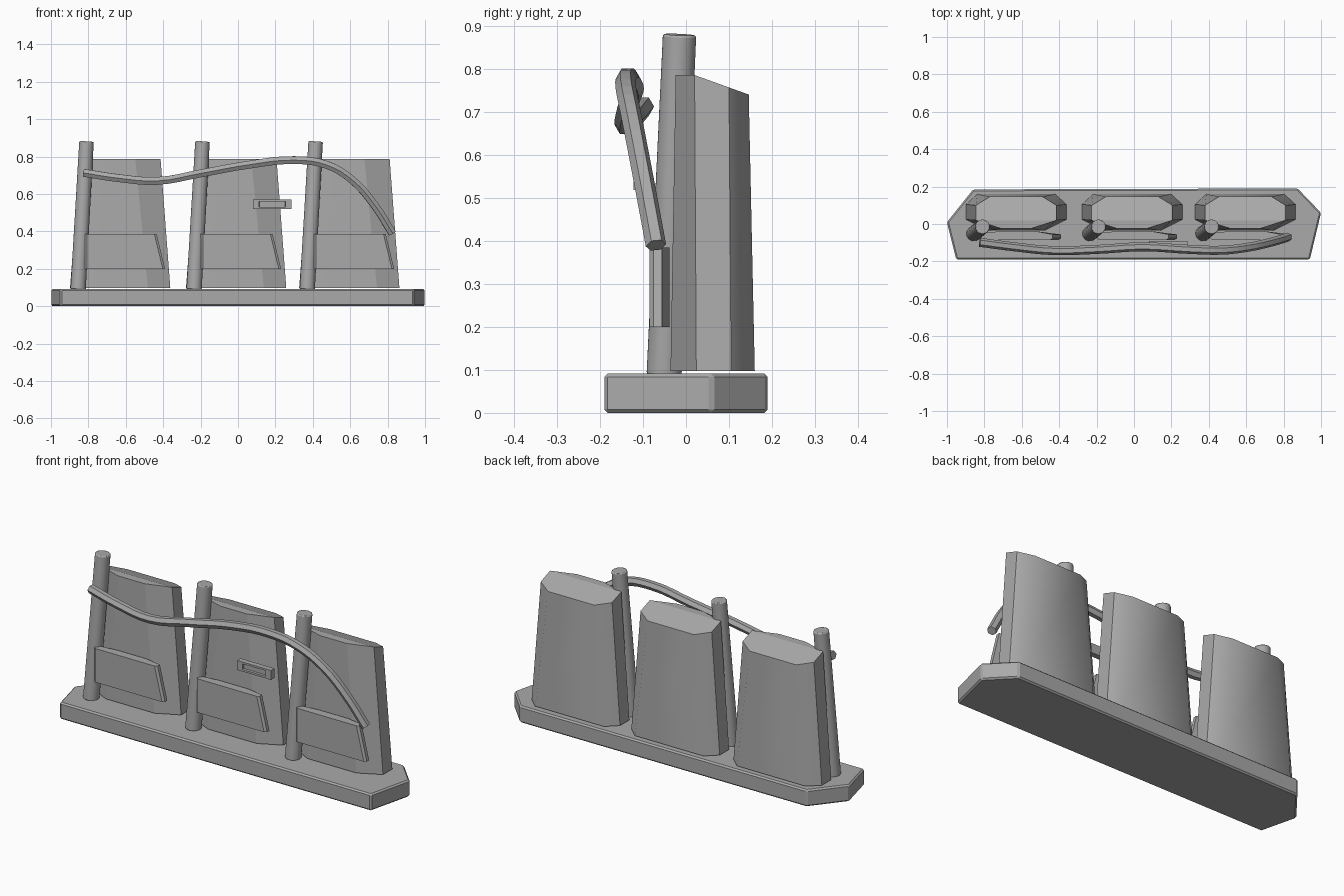
import bpy, bmesh, math
from mathutils import Vector

if "Cube" in bpy.data.objects:
    bpy.data.objects.remove(bpy.data.objects["Cube"])

grey = bpy.data.materials.new("plain grey")
grey.diffuse_color = (0.4, 0.4, 0.4, 1)
grey.use_nodes = True
grey.node_tree.nodes["Principled BSDF"].inputs["Base Color"].default_value = grey.diffuse_color


def add_object(name, bm):
    bmesh.ops.recalc_face_normals(bm, faces=bm.faces)
    me = bpy.data.meshes.new(name)
    bm.to_mesh(me)
    bm.free()
    me.materials.append(grey)
    ob = bpy.data.objects.new(name, me)
    bpy.context.collection.objects.link(ob)
    return ob


def loft(lower, upper, top_split=None):
    """Solid between two matching rings; the top may be split in two."""
    bm = bmesh.new()
    lo = [bm.verts.new(p) for p in lower]
    hi = [bm.verts.new(p) for p in upper]
    n = len(lo)
    for i in range(n):
        j = (i + 1) % n
        bm.faces.new((lo[i], lo[j], hi[j], hi[i]))
    bm.faces.new(lo[::-1])
    top = bm.faces.new(hi)
    if top_split:
        bmesh.utils.face_split(top, hi[top_split[0]], hi[top_split[1]])
    return bm


def bevel(ob, width, segments=1):
    m = ob.modifiers.new("edge bevel", 'BEVEL')
    m.width, m.segments = width, segments
    m.limit_method, m.angle_limit = 'ANGLE', math.radians(30)


# Base slab with angled ends
outline = [(-0.95, -0.19), (0.94, -0.19), (1.0, 0.06),
           (0.875, 0.19), (-0.86, 0.185), (-1.0, 0.01)]
base = add_object("base", loft([(x, y, 0) for x, y in outline],
                               [(x, y, 0.092) for x, y in outline]))
bevel(base, 0.008)


def panel_ring(c, half, front, side_f, side_b, back, cut_f, cut_b):
    right = [(half - cut_f, front), (half, side_f), (half, side_b), (half - cut_b, back)]
    return [(c + x, y) for x, y in right] + [(c - x, y) for x, y in reversed(right)]


for i, c in enumerate((-0.63, -0.01, 0.595)):
    n = i + 1
    # Tapered panel with a top sloping to the back
    lo = panel_ring(c, 0.268, -0.036, 0.024, 0.105, 0.16, 0.12, 0.06)
    hi = panel_ring(c, 0.216, -0.024, 0.02, 0.1, 0.146, 0.135, 0.075)
    bm = loft([(x, y, 0.098) for x, y in lo],
              [(x, y, 0.786 - max(0, y - 0.02) * 0.36) for x, y in hi], (1, 6))
    panel = add_object(f"panel_{n}", bm)
    for f in panel.data.polygons:
        f.use_smooth = f.normal.y > 0.4 and f.normal.z < 0.3

    # Leaning round post
    foot = Vector((c - 0.225, -0.051, 0.088))
    head = Vector((c - 0.18, -0.015, 0.88))
    bm = bmesh.new()
    bmesh.ops.create_cone(bm, cap_ends=True, segments=24, radius1=0.041,
                          radius2=0.039, depth=(head - foot).length)
    post = add_object(f"post_{n}", bm)
    post.location = (foot + head) / 2
    post.rotation_mode = 'QUATERNION'
    post.rotation_quaternion = (head - foot).to_track_quat('Z', 'Y')
    bevel(post, 0.005, 2)
    bpy.context.view_layer.objects.active = post
    post.select_set(True)
    bpy.ops.object.shade_smooth_by_angle(angle=math.radians(35))
    post.select_set(False)

    # Low front plate with a slanted right end
    def plate_ring(r, z):
        l = -0.19
        pts = [(l, -0.072), (l + 0.012, -0.085), (r - 0.012, -0.085), (r, -0.076),
               (r, -0.056), (0.1, -0.038), (-0.08, -0.038), (l, -0.05)]
        return [(c + x, y, z) for x, y in pts]
    add_object(f"front_plate_{n}", loft(plate_ring(0.24, 0.2), plate_ring(0.195, 0.385)))

# Wavy rail swept along a smooth path
path = [(-0.825, -0.098, 0.713), (-0.64, -0.122, 0.685), (-0.43, -0.142, 0.67),
        (-0.2, -0.136, 0.71), (0.05, -0.122, 0.755), (0.3, -0.136, 0.781),
        (0.47, -0.14, 0.757), (0.61, -0.124, 0.675), (0.73, -0.098, 0.54),
        (0.825, -0.07, 0.39)]
cu = bpy.data.curves.new("rail", 'CURVE')
cu.dimensions = '3D'
cu.bevel_depth, cu.bevel_resolution = 0.024, 1
cu.use_fill_caps = True
cu.resolution_u = 4
sp = cu.splines.new('BEZIER')
sp.bezier_points.add(len(path) - 1)
for bp, p in zip(sp.bezier_points, path):
    bp.co = p
    bp.handle_left_type = bp.handle_right_type = 'AUTO'
sp.use_smooth = False
cu.materials.append(grey)
rail = bpy.data.objects.new("rail", cu)
bpy.context.collection.objects.link(rail)

# Small tag with a recessed slot in its front
bm = bmesh.new()
bmesh.ops.create_cube(bm, size=1)
for v in bm.verts:
    v.co = (0.183 + v.co.x * 0.205, -0.107 + v.co.y * 0.03, 0.545 + v.co.z * 0.052)
bm.normal_update()
front = min(bm.faces, key=lambda f: f.calc_center_median().y)
bmesh.ops.inset_region(bm, faces=[front], thickness=0.015)
for v in front.verts:
    v.co.x = 0.183 + (v.co.x - 0.183) * 0.77
bmesh.ops.inset_region(bm, faces=[front], thickness=0.002, depth=-0.012)
tag = add_object("tag", bm)
